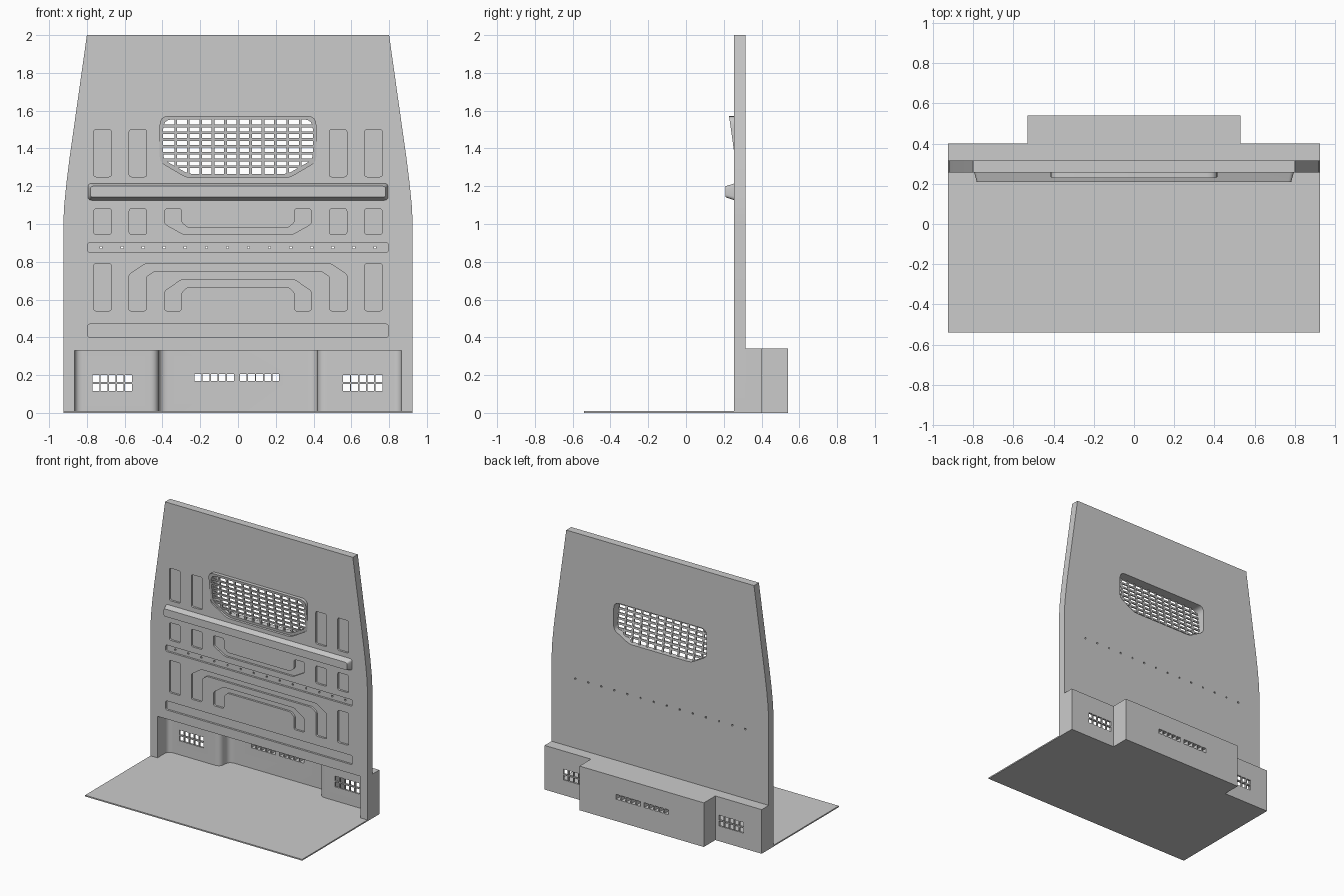
import bpy, bmesh
from mathutils import Vector

if "Cube" in bpy.data.objects:
    bpy.data.objects.remove(bpy.data.objects["Cube"])

FRONT, BACK = 0.255, 0.315      # wall panel faces


def rounded(pts, cut, n=4):
    """Round polygon corners; cut is one distance or one per corner."""
    out = []
    for i, p in enumerate(pts):
        c = cut[i] if isinstance(cut, list) else cut
        p = Vector(p)
        if c == 0:
            out.append(p)
            continue
        a = p + (Vector(pts[i - 1]) - p).normalized() * c
        b = p + (Vector(pts[(i + 1) % len(pts)]) - p).normalized() * c
        for k in range(n + 1):
            t = k / n
            out.append(a * (1 - t) ** 2 + p * 2 * t * (1 - t) + b * t * t)
    return out


def mirrored(half):
    return half + [(-x, z) for x, z in reversed(half)]


def rect(x0, x1, z0, z1):
    return [(x0, z0), (x1, z0), (x1, z1), (x0, z1)]


def loft(bm, pts_a, pts_b, d0, d1, axis='Y'):
    """Solid between two matching outlines at depths d0 and d1."""
    def place(p, d):
        return (p[0], d, p[1]) if axis == 'Y' else (p[0], p[1], d)
    a = [bm.verts.new(place(p, d0)) for p in pts_a]
    b = [bm.verts.new(place(p, d1)) for p in pts_b]
    bm.faces.new(a)
    bm.faces.new(b[::-1])
    for i in range(len(a)):
        j = (i + 1) % len(a)
        bm.faces.new((a[j], a[i], b[i], b[j]))


def prism(bm, pts, d0, d1, axis='Y'):
    loft(bm, pts, pts, d0, d1, axis)


def make(name, bm):
    bmesh.ops.recalc_face_normals(bm, faces=bm.faces)
    me = bpy.data.meshes.new(name)
    bm.to_mesh(me)
    bm.free()
    ob = bpy.data.objects.new(name, me)
    bpy.context.collection.objects.link(ob)
    return ob


def carve(ob, *cutters):
    for c in cutters:
        c.hide_render = True
        m = ob.modifiers.new("cut", 'BOOLEAN')
        m.operation, m.solver, m.object = 'DIFFERENCE', 'EXACT', c
    dg = bpy.context.evaluated_depsgraph_get()
    me = bpy.data.meshes.new_from_object(ob.evaluated_get(dg))
    ob.modifiers.clear()
    ob.data = me


def smooth(ob):
    bpy.ops.object.select_all(action='DESELECT')
    ob.select_set(True)
    bpy.context.view_layer.objects.active = ob
    bpy.ops.object.shade_smooth_by_angle(angle=0.6)


# floor plate
bm = bmesh.new()
prism(bm, rect(-.925, .925, -.54, FRONT), 0, .01, 'Z')
make("floor_plate", bm)

# wall panel outline
bm = bmesh.new()
prism(bm, mirrored([(.925, 0), (.925, 1.0), (.92, 1.1), (.908, 1.22),
                    (.893, 1.34), (.8, 2.0)]), FRONT, BACK)
panel = make("wall_panel", bm)

# stepped housing behind the foot of the wall
bm = bmesh.new()
prism(bm, mirrored([(.925, BACK), (.925, .4), (.53, .4), (.53, .54)]), 0, .34, 'Z')
housing = make("lower_housing", bm)

# cutter: curved foot recess
bm = bmesh.new()
plan = mirrored([(.865, .2), (.865, .385), (.42, .385), (.42, .49)])
cuts = [0, .042, .05, .05]
prism(bm, rounded(plan, cuts + cuts[::-1], 6), .01, .33, 'Z')
foot_cut = make("foot_recess_cutter", bm)

# cutter: pressed shapes in the wall front
shapes = [rect(-.795, .795, .40, .47), rect(-.795, .795, .85, .90)]
for s in (1, -1):
    for z0, z1, xs in ((1.25, 1.5, (.53, .717)), (.945, 1.08, (.53, .717)),
                       (.54, .79, (.717,))):
        for x in xs:
            shapes.append(rect(s * x - .046, s * x + .046, z0, z1))
shapes += [
    mirrored([(.29, .945), (.387, 1.0), (.387, 1.08), (.3, 1.08), (.3, 1.01), (.267, .98)]),
    mirrored([(.49, .79), (.577, .733), (.577, .54), (.487, .54), (.487, .72), (.445, .75)]),
    mirrored([(.3, .705), (.387, .645), (.387, .54), (.3, .54), (.3, .637), (.267, .667)]),
]
bm = bmesh.new()
for sh in shapes:
    prism(bm, rounded(sh, .012, 3), FRONT - .05, FRONT + .015)
press_cut = make("pressing_cutter", bm)

# cutter: window and row of rail holes
outer = mirrored([(.27, 1.245), (.415, 1.33), (.415, 1.572)])
inner = mirrored([(.263, 1.265), (.396, 1.342), (.396, 1.554)])
wcut = [.03, .03, .05, .05, .03, .03]
outer, inner = rounded(outer, wcut), rounded(inner, wcut)
bm = bmesh.new()
prism(bm, outer, .1, .5)
for i in range(14):
    x = -.725 + i * 1.45 / 13
    prism(bm, rect(x - .006, x + .006, .869, .881), .1, .5)
hole_cut = make("through_hole_cutter", bm)

# cutter: vent slots
bm = bmesh.new()
for x0, rows in ((-.77, (.117, .163)), (.556, (.117, .163)),
                 (-.23, (.168,)), (.01, (.168,))):
    for z in rows:
        for i in range(5):
            x = x0 + i * .043
            prism(bm, rect(x, x + .036, z, z + .037), .3, .6)
vent_cut = make("vent_cutter", bm)

carve(panel, foot_cut, press_cut, hole_cut)
carve(housing, foot_cut, vent_cut)
for c in (foot_cut, press_cut, hole_cut, vent_cut):
    bpy.data.objects.remove(c)
smooth(panel)
smooth(housing)

# cross bar with tapered sides
bm = bmesh.new()
loft(bm, rounded(rect(-.795, .795, 1.125, 1.215), .02),
     rounded(rect(-.782, .782, 1.142, 1.2), .015), FRONT + .002, .21)
smooth(make("cross_bar", bm))


def tilt(z):
    return FRONT - .142 * (z - 1.38)


# window frame with leaning front
bm = bmesh.new()
rings = []
for pts, front in ((outer, True), (inner, True), (inner, False), (outer, False)):
    rings.append([bm.verts.new((p[0], tilt(p[1]) if front else BACK, p[1])) for p in pts])
n = len(outer)
for r in range(4):
    a, b = rings[r], rings[(r + 1) % 4]
    for i in range(n):
        j = (i + 1) % n
        bm.faces.new((a[i], a[j], b[j], b[i]))
smooth(make("window_frame", bm))

# window grille, sheared to follow the frame
bm = bmesh.new()
slope = (.396 - .263) / (1.342 - 1.265)
for i in range(-5, 6):
    x = i * .066
    zb = 1.26 + max(0, abs(x) - .263) / slope
    prism(bm, rect(x - .007, x + .007, zb, 1.56), .006, .016)
for i in range(7):
    z = 1.303 + i * .036
    w = min(.4, .268 + (z - 1.265) * slope)
    prism(bm, rect(-w, w, z - .007, z + .007), .004, .014)
for v in bm.verts:
    v.co.y += tilt(v.co.z)
make("window_grille", bm)
